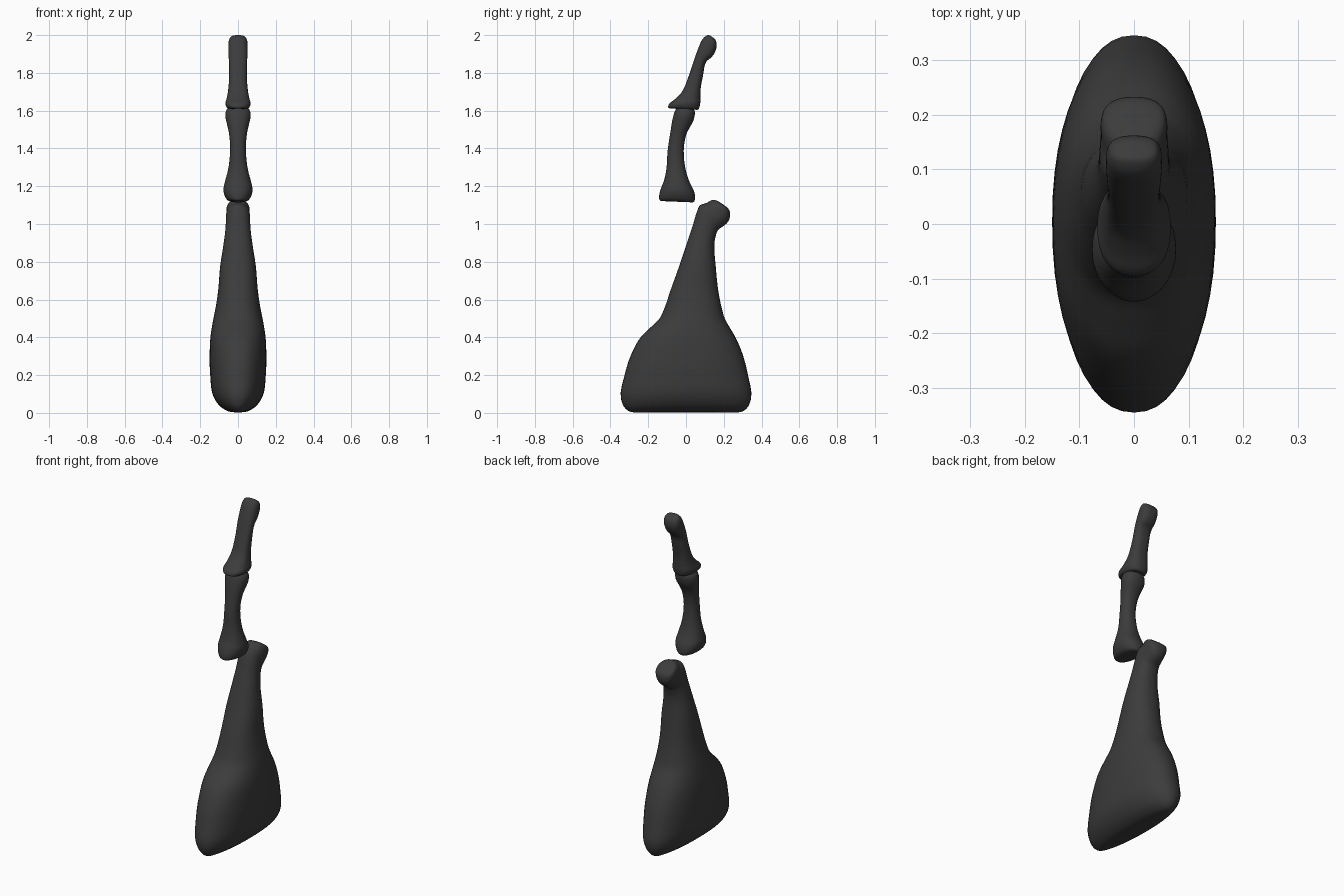
import bpy, bmesh, math
from mathutils import Vector

dark = bpy.data.materials.new("dark grey")
dark.diffuse_color = (0.045, 0.045, 0.045, 1)


def smooth_rings(rings, steps=4):
    """Chord-length Hermite interpolation between the given rings."""
    p = [Vector(r) for r in rings]
    d = [max((b - a).length, 1e-4) for a, b in zip(p, p[1:])]
    s = [(b - a) / h for a, b, h in zip(p, p[1:], d)]
    t = [s[0]]
    for i in range(1, len(p) - 1):
        t.append((s[i - 1] * d[i] + s[i] * d[i - 1]) / (d[i] + d[i - 1]))
    t.append(s[-1])
    out = []
    for i, h in enumerate(d):
        for k in range(steps):
            u = k / steps
            out.append(p[i] * (2*u**3 - 3*u**2 + 1) + t[i] * h * (u**3 - 2*u**2 + u)
                       + p[i + 1] * (3*u**2 - 2*u**3) + t[i + 1] * h * (u**3 - u**2))
    return out + [p[-1]]


def bone(name, rings, power, sides=48):
    """Loft of rounded rings: front y, front z, back y, back z, half width."""
    bm = bmesh.new()
    loops = []
    for fy, fz, by, bz, w in smooth_rings(rings):
        loop = []
        for i in range(sides):
            a = 2 * math.pi * i / sides
            c, s = math.cos(a), math.sin(a)
            c = math.copysign(abs(c) ** (2 / power), c)
            s = math.copysign(abs(s) ** (2 / power), s)
            loop.append(bm.verts.new((w * s, (fy + by) / 2 + (by - fy) / 2 * c,
                                      (fz + bz) / 2 + (bz - fz) / 2 * c)))
        loops.append(loop)
    for a, b in zip(loops, loops[1:]):
        for i in range(sides):
            j = (i + 1) % sides
            bm.faces.new((a[i], a[j], b[j], b[i]))
    bm.faces.new(loops[0])
    bm.faces.new(loops[-1])
    bmesh.ops.recalc_face_normals(bm, faces=bm.faces)
    for f in bm.faces:
        f.smooth = True
    me = bpy.data.meshes.new(name)
    bm.to_mesh(me)
    bm.free()
    me.materials.append(dark)
    ob = bpy.data.objects.new(name, me)
    bpy.context.collection.objects.link(ob)


# wide lower bone with a backward-leaning knuckle
bone("lower_bone", [
    (-.27, .002, .27, .002, .01),
    (-.30, .008, .30, .008, .05),
    (-.33, .035, .33, .035, .095),
    (-.345, .08, .345, .08, .127),
    (-.325, .20, .328, .20, .147),
    (-.29, .31, .30, .31, .15),
    (-.24, .40, .262, .40, .146),
    (-.185, .455, .23, .455, .138),
    (-.14, .50, .205, .50, .13),
    (-.112, .56, .188, .56, .118),
    (-.085, .64, .172, .64, .106),
    (-.035, .78, .157, .78, .094),
    (.005, .90, .15, .88, .077),
    (.038, 1.00, .157, .935, .067),
    (.058, 1.065, .172, .97, .064),
    (.075, 1.10, .195, .987, .063),
    (.105, 1.11, .217, 1.005, .061),
    (.145, 1.128, .232, 1.035, .06),
    (.175, 1.118, .232, 1.065, .05),
    (.19, 1.108, .225, 1.08, .025),
    (.198, 1.102, .218, 1.088, .008),
], 2.25)

# middle finger-like bone
bone("middle_bone", [
    (-.12, 1.122, .025, 1.116, .01),
    (-.132, 1.122, .037, 1.115, .035),
    (-.141, 1.130, .045, 1.122, .055),
    (-.142, 1.15, .048, 1.142, .069),
    (-.134, 1.185, .042, 1.175, .077),
    (-.118, 1.225, .022, 1.215, .07),
    (-.104, 1.29, .0, 1.28, .053),
    (-.097, 1.39, -.012, 1.39, .042),
    (-.082, 1.49, .002, 1.475, .048),
    (-.07, 1.56, .022, 1.515, .06),
    (-.058, 1.60, .038, 1.545, .067),
    (-.045, 1.618, .046, 1.575, .063),
    (-.02, 1.625, .046, 1.597, .048),
    (.0, 1.625, .038, 1.61, .02),
], 2.2)

# top bone ending in a bent rounded tip
bone("top_bone", [
    (-.07, 1.612, .05, 1.605, .01),
    (-.085, 1.612, .062, 1.605, .035),
    (-.094, 1.617, .068, 1.61, .056),
    (-.092, 1.632, .074, 1.63, .066),
    (-.06, 1.66, .076, 1.67, .06),
    (-.025, 1.695, .077, 1.71, .053),
    (.013, 1.78, .09, 1.785, .047),
    (.05, 1.89, .11, 1.862, .049),
    (.068, 1.938, .137, 1.885, .051),
    (.082, 1.97, .153, 1.91, .051),
    (.098, 1.99, .162, 1.94, .049),
    (.117, 2.0, .16, 1.965, .04),
    (.13, 1.996, .152, 1.98, .02),
    (.136, 1.992, .146, 1.985, .008),
], 2.5)
